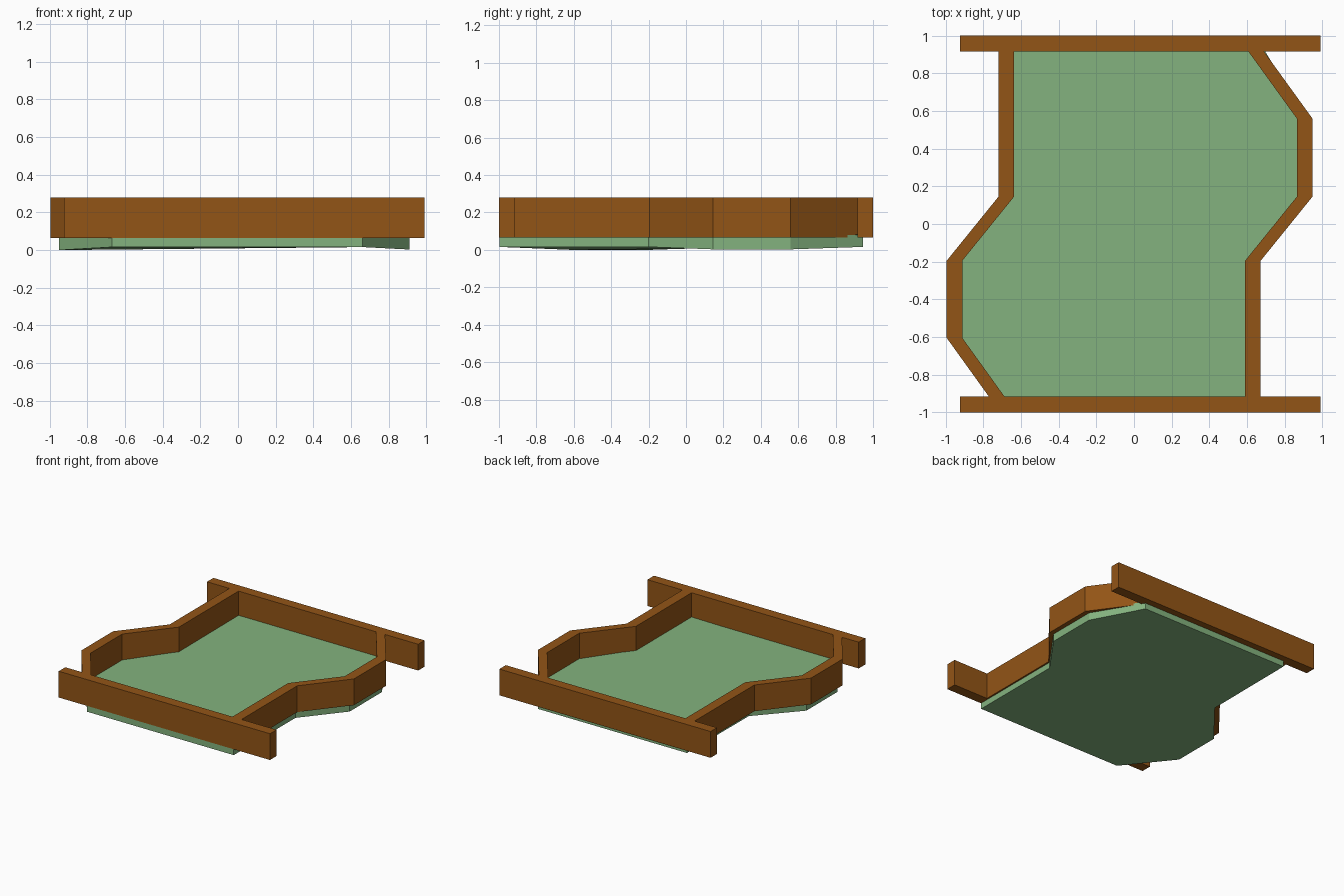
import bpy, bmesh

if "Cube" in bpy.data.objects:
    bpy.data.objects.remove(bpy.data.objects["Cube"])

def material(name, color):
    m = bpy.data.materials.new(name)
    m.diffuse_color = (*color, 1)
    m.use_nodes = True
    m.node_tree.nodes["Principled BSDF"].inputs["Base Color"].default_value = m.diffuse_color
    return m

wood = material("wood", (0.29, 0.09, 0.008))
green = material("green_base", (0.23, 0.45, 0.21))

def prism(name, bottom, height, mat):
    """Extrude a closed outline of (x, y, z) points straight up."""
    bm = bmesh.new()
    face = bm.faces.new([bm.verts.new(p) for p in bottom])
    top = bmesh.ops.extrude_face_region(bm, geom=[face], use_keep_orig=True)
    bmesh.ops.translate(bm, vec=(0, 0, height),
                        verts=[g for g in top["geom"] if isinstance(g, bmesh.types.BMVert)])
    bmesh.ops.recalc_face_normals(bm, faces=bm.faces)
    me = bpy.data.meshes.new(name)
    bm.to_mesh(me)
    bm.free()
    me.materials.append(mat)
    ob = bpy.data.objects.new(name, me)
    bpy.context.collection.objects.link(ob)
    return ob

Z0, H, T = 0.065, 0.215, 0.083

# End rails across front and back
for name, y0, y1 in (("front_rail", -1.0, -0.915), ("back_rail", 0.917, 1.0)):
    prism(name, [(-0.923, y0, Z0), (0.99, y0, Z0), (0.99, y1, Z0), (-0.923, y1, Z0)], H, wood)

# Bent side walls: a path with constant thickness along x
left = [(-0.72, 0.917), (-0.72, 0.145), (-0.995, -0.195), (-0.995, -0.605), (-0.772, -0.915)]
right = [(0.607, 0.917), (0.865, 0.56), (0.865, 0.145), (0.59, -0.195), (0.59, -0.915)]
for name, path in (("left_wall", left), ("right_wall", right)):
    outline = [(x, y, Z0) for x, y in path] + [(x + T, y, Z0) for x, y in reversed(path)]
    prism(name, outline, H, wood)

# Base slab, sagging slightly at its outward side corners
base = [(-0.67, -0.998, 0.016), (0.66, -0.998, 0.016), (0.66, -0.2, 0.016),
        (0.91, 0.145, 0.003), (0.91, 0.56, 0.003), (0.68, 0.945, 0.016),
        (-0.67, 0.945, 0.016), (-0.67, 0.145, 0.012), (-0.95, -0.2, 0), (-0.95, -0.605, 0)]
prism("base_slab", base, 0.066, green)
